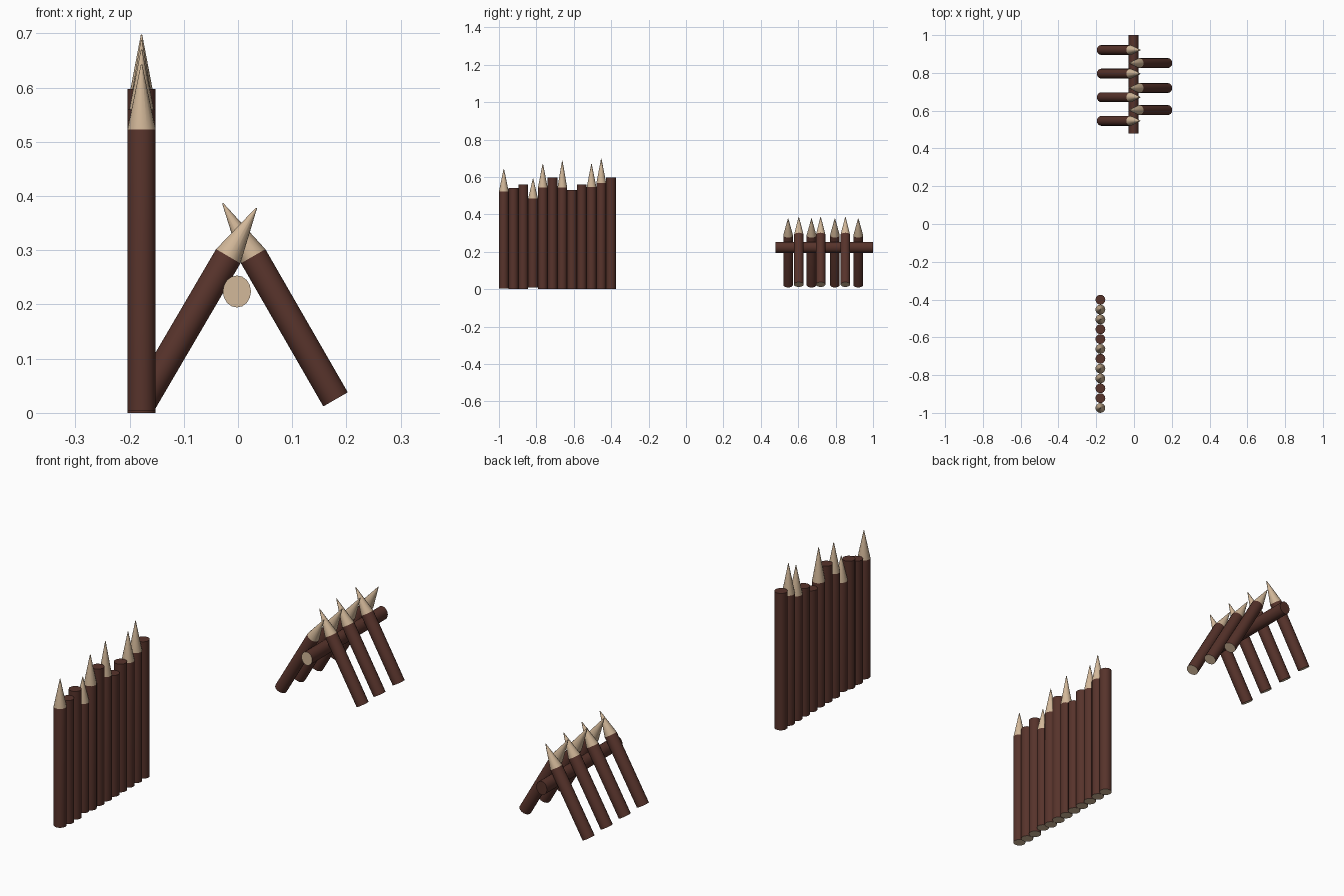
import bpy, bmesh, math
from mathutils import Vector, Matrix

if "Cube" in bpy.data.objects:
    bpy.data.objects.remove(bpy.data.objects["Cube"])

SIDES = 16


def material(name, rgb):
    m = bpy.data.materials.new(name)
    m.diffuse_color = (*rgb, 1)
    m.use_nodes = True
    m.node_tree.nodes["Principled BSDF"].inputs["Base Color"].default_value = m.diffuse_color
    return m


bark = material("bark", (0.095, 0.033, 0.024))
cut_wood = material("cut_wood", (0.65, 0.48, 0.32))


def stake(name, start, body_end, tip=None, r=0.026, squash=1.0):
    """Round log from start to body_end, with a carved point if tip is given."""
    start, body_end = Vector(start), Vector(body_end)
    axis = body_end - start
    stations = [(0, r), (axis.length, r)]
    if tip is not None:
        stations.append(((Vector(tip) - start).length, 0.0012))
    bm = bmesh.new()
    rings = []
    for z, rad in stations:
        rings.append([bm.verts.new((rad * math.cos(2 * math.pi * i / SIDES) * squash,
                                    rad * math.sin(2 * math.pi * i / SIDES), z))
                      for i in range(SIDES)])
    bm.faces.new(rings[0][::-1]).material_index = 1
    for k in range(len(rings) - 1):
        a, b = rings[k], rings[k + 1]
        for i in range(SIDES):
            j = (i + 1) % SIDES
            bm.faces.new((a[i], a[j], b[j], b[i])).material_index = k
    bm.faces.new(rings[-1]).material_index = 1 if tip is not None else 0
    # Align local z to the log axis, keeping local y in the upright plane for the rail
    z = axis.normalized()
    x = Vector((1, 0, 0)) if abs(z.x) < 0.01 else Vector((0, 1, 0))
    y = z.cross(x)
    rot = Matrix((x, y, z)).transposed().to_4x4()
    bm.transform(Matrix.Translation(start) @ rot)
    bmesh.ops.recalc_face_normals(bm, faces=bm.faces)
    me = bpy.data.meshes.new(name)
    bm.to_mesh(me)
    bm.free()
    me.materials.append(bark)
    me.materials.append(cut_wood)
    ob = bpy.data.objects.new(name, me)
    bpy.context.collection.objects.link(ob)
    bpy.ops.object.select_all(action='DESELECT')
    ob.select_set(True)
    bpy.context.view_layer.objects.active = ob
    bpy.ops.object.shade_smooth_by_angle(angle=math.radians(30))
    return ob


# Palisade wall: (bottom, body top, tip or None for a flat log)
wall = [(0.004, 0.523, 0.643), (0, 0.54, None), (0, 0.56, None),
        (0.008, 0.485, 0.592), (0, 0.543, 0.67), (0, 0.598, None),
        (0, 0.543, 0.688), (0, 0.53, None), (0, 0.56, None),
        (0, 0.545, 0.67), (0, 0.568, 0.698), (0, 0.598, None)]
for n, (z0, z1, zt) in enumerate(wall):
    x, y = -0.178, -0.974 + n * 0.0521
    stake(f"palisade_log_{n + 1}", (x, y, z0), (x, y, z1),
          (x, y, zt) if zt else None)

# Barricade: horizontal rail, slightly taller than wide
stake("barricade_rail", (-0.002, 0.478, 0.224), (-0.002, 1.0, 0.224),
      r=0.0295, squash=0.88)

# Barricade: crossed, leaning stakes on both sides
for n, y in enumerate((0.546, 0.671, 0.796, 0.921)):
    stake(f"left_stake_{n + 1}", (-0.174, y, 0.0225), (-0.018, y, 0.289),
          (0.034, y, 0.378))
for n, y in enumerate((0.603, 0.720, 0.852)):
    stake(f"right_stake_{n + 1}", (0.180, y, 0.025), (0.028, y, 0.289),
          (-0.029, y, 0.386))
